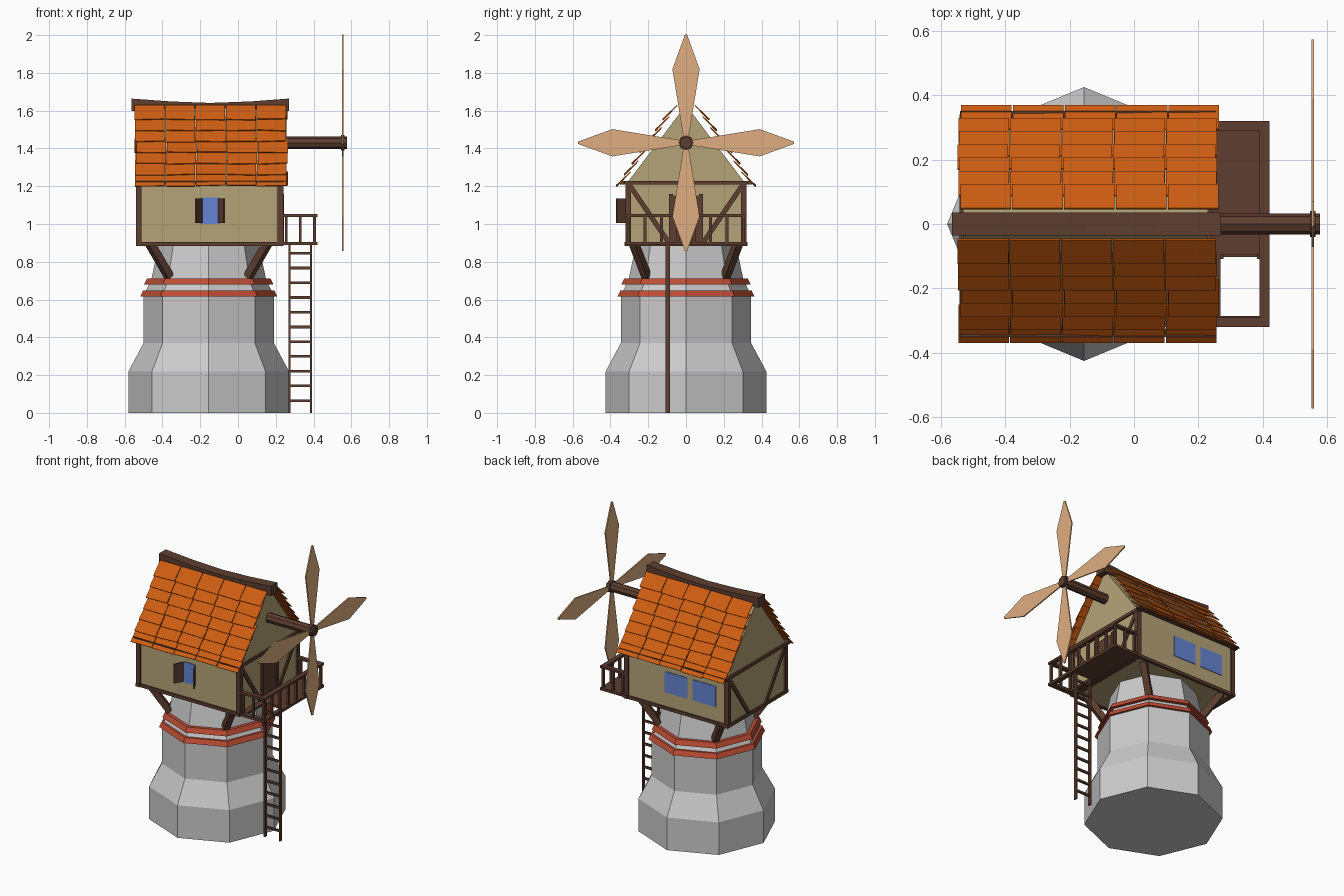
import bpy, bmesh, math, random
from mathutils import Vector, Matrix

if "Cube" in bpy.data.objects:
    bpy.data.objects.remove(bpy.data.objects["Cube"])
random.seed(4)


def material(name, rgb):
    m = bpy.data.materials.new(name)
    m.diffuse_color = (*rgb, 1)
    m.use_nodes = True
    m.node_tree.nodes["Principled BSDF"].inputs["Base Color"].default_value = m.diffuse_color
    return m


WOOD = material("dark_wood", (0.11, 0.048, 0.03))
PLASTER = material("plaster", (0.47, 0.37, 0.19))
TILE = material("roof_tile", (0.62, 0.11, 0.006))
RED = material("red_band", (0.52, 0.075, 0.035))
GLASS = material("glass", (0.13, 0.23, 0.65))
SAIL = material("sail", (0.74, 0.43, 0.22))
CX = -0.155          # tower and house centre line


class Part:
    """Collects primitive shapes into one named object."""
    def __init__(self, name, mat=None):
        self.name, self.mat, self.bm = name, mat, bmesh.new()

    def box(self, lo, hi):
        lo, hi = Vector(lo), Vector(hi)
        m = Matrix.Translation((lo + hi) / 2) @ Matrix.Diagonal((*(hi - lo), 1))
        bmesh.ops.create_cube(self.bm, size=1, matrix=m)

    def beam(self, p, q, w, d=None):
        p, q = Vector(p), Vector(q)
        rot = (q - p).to_track_quat('Z', 'Y').to_matrix().to_4x4()
        m = Matrix.Translation((p + q) / 2) @ rot @ Matrix.Diagonal((w, d or w, (q - p).length, 1))
        bmesh.ops.create_cube(self.bm, size=1, matrix=m)

    def prism(self, pts, offset):
        f = self.bm.faces.new([self.bm.verts.new(p) for p in pts])
        new = bmesh.ops.extrude_face_region(self.bm, geom=[f])["geom"]
        bmesh.ops.translate(self.bm, vec=Vector(offset), verts=[v for v in new if isinstance(v, bmesh.types.BMVert)])

    def lathe(self, profile, n=8, closed=False):
        rings = [[self.bm.verts.new((CX + r * math.cos(i * math.tau / n), r * math.sin(i * math.tau / n), z))
                  for i in range(n)] for r, z in profile]
        pairs = list(zip(rings, rings[1:])) + ([(rings[-1], rings[0])] if closed else [])
        for a, b in pairs:
            for i in range(n):
                j = (i + 1) % n
                self.bm.faces.new((a[i], a[j], b[j], b[i]))
        if not closed:
            self.bm.faces.new(rings[0])
            self.bm.faces.new(rings[-1])

    def done(self):
        bmesh.ops.recalc_face_normals(self.bm, faces=self.bm.faces)
        me = bpy.data.meshes.new(self.name)
        self.bm.to_mesh(me)
        self.bm.free()
        if self.mat:
            me.materials.append(self.mat)
        bpy.context.collection.objects.link(bpy.data.objects.new(self.name, me))


# Octagonal stone tower and its two red bands
p = Part("stone_tower")
p.lathe([(0.425, 0), (0.425, 0.22), (0.345, 0.37), (0.345, 0.62), (0.303, 0.71), (0.265, 0.89)])
p.done()
p = Part("tower_bands", RED)
for r, z in ((0.362, 0.617), (0.342, 0.68)):
    p.lathe([(r, z), (r - 0.015, z + 0.032), (r - 0.05, z + 0.032), (r - 0.05, z)], closed=True)
p.done()

# Corner braces from tower to house
p = Part("support_braces", WOOD)
for sx in (-1, 1):
    for sy in (-1, 1):
        p.beam((CX + sx * 0.31, sy * 0.275, 0.895), (CX + sx * 0.208, sy * 0.208, 0.72), 0.04)
p.done()

# House body with gable
X0, X1 = -0.53, 0.23
p = Part("house_walls", PLASTER)
p.prism([(X0, -0.31, 0.89), (X0, 0.31, 0.89), (X0, 0.31, 1.22), (X0, 0, 1.63), (X0, -0.31, 1.22)], (X1 - X0, 0, 0))
p.done()

# Timber frame: corner posts, sills, gable beams and diagonals
p = Part("timber_frame", WOOD)
for sy in (-1, 1):
    p.box((-0.54, min(sy * 0.30, sy * 0.32), 0.884), (0.24, max(sy * 0.30, sy * 0.32), 0.905))
    p.box((-0.54, min(sy * 0.325, sy * 0.35), 1.21), (0.255, max(sy * 0.325, sy * 0.35), 1.228))
    for x in (-0.525, 0.225):
        p.box((x - 0.015, sy * 0.305 - 0.015, 0.89), (x + 0.015, sy * 0.305 + 0.015, 1.22))
        p.beam((x, sy * 0.295, 1.2), (x, sy * 0.09, 0.9), 0.026)
for x in (-0.525, 0.225):
    p.box((x - 0.017, -0.34, 1.208), (x + 0.017, 0.34, 1.228))
    p.box((x - 0.015, -0.325, 0.884), (x + 0.015, 0.325, 0.905))
p.done()

# Door to the balcony
p = Part("door", WOOD)
p.box((0.22, -0.08, 0.9), (0.237, 0.08, 1.15))
for y in (-0.08, 0.08):
    p.box((0.22, y - 0.01, 0.9), (0.243, y + 0.01, 1.16))
p.done()

# Windows and open shutters
p = Part("windows", GLASS)
p.box((-0.19, -0.314, 1.0), (-0.105, -0.3, 1.14))
for x in (-0.23, -0.44):
    p.box((x, 0.3, 1.0), (x + 0.17, 0.314, 1.14))
p.done()
p = Part("shutters", WOOD)
for s in (-1, 1):
    p.prism([(-0.1475 + s * a, y, 1.005) for a, y in ((0.039, -0.31), (0.047, -0.31), (0.079, -0.365), (0.071, -0.37))],
            (0, 0, 0.13))
p.done()

# Overlapping roof tiles, thin plates in seven rows per side
p = Part("roof_tiles", TILE)
for sy in (-1, 1):
    for row in range(7):
        y, z = 0.37 - row * 0.041, 1.2 + row * 0.0586
        shift = random.uniform(-0.008, 0.004)
        for col in range(5):
            a = -0.54 + shift + col * 0.161
            b = a + 0.157
            j, k = random.uniform(0, 0.008), random.uniform(0, 0.008)
            p.prism([(a, sy * y, z + j), (b, sy * y, z + k),
                     (b, sy * (y - 0.075), z + 0.078), (a, sy * (y - 0.075), z + 0.078)],
                    (0, -sy * 0.004, -0.004))
p.done()

# Sagging ridge beam
p = Part("ridge_beam", WOOD)
low = [(-0.565, 1.597), (-0.36, 1.61), (-0.148, 1.615), (0.07, 1.61), (0.27, 1.597)]
top = [(0.27, 1.664), (0.07, 1.649), (-0.148, 1.641), (-0.36, 1.649), (-0.565, 1.664)]
p.prism([(x, -0.035, z) for x, z in low + top], (0, 0.07, 0))
p.done()

# Balcony deck with ladder opening
p = Part("balcony_deck", WOOD)
p.box((0.24, -0.095, 0.888), (0.42, 0.32, 0.905))
p.box((0.39, -0.32, 0.888), (0.42, -0.095, 0.905))
p.box((0.24, -0.32, 0.888), (0.39, -0.285, 0.905))
p.box((0.24, -0.285, 0.888), (0.268, -0.095, 0.905))
p.done()

# Balcony railing
p = Part("balcony_railing", WOOD)
p.box((0.39, -0.32, 1.038), (0.42, 0.32, 1.053))
for y in (-0.305, 0.305):
    p.box((0.23, y - 0.015, 1.038), (0.39, y + 0.015, 1.053))
    for x in (0.255, 0.33):
        p.box((x - 0.007, y - 0.007, 0.9), (x + 0.007, y + 0.007, 1.04))
for i in range(8):
    y = -0.305 + i * 0.61 / 7
    p.box((0.397, y - 0.008, 0.9), (0.413, y + 0.008, 1.04))
p.done()

# Ladder
p = Part("ladder", WOOD)
for x in (0.273, 0.386):
    p.box((x - 0.005, -0.108, 0), (x + 0.005, -0.086, 0.9))
for i in range(11):
    z = 0.065 + i * 0.078
    p.box((0.273, -0.103, z - 0.007), (0.386, -0.091, z + 0.007))
p.done()

# Sail axle and hub
HZ = 1.43
p = Part("sail_axle", WOOD)
for x0, x1, r in ((0.15, 0.578, 0.033), (0.546, 0.564, 0.04)):
    m = Matrix.Translation(((x0 + x1) / 2, 0, HZ)) @ Matrix.Rotation(math.pi / 2, 4, 'Y')
    bmesh.ops.create_cone(p.bm, cap_ends=True, segments=8, radius1=r, radius2=r, depth=x1 - x0, matrix=m)
p.done()

# Four kite-shaped sails
p = Part("sails", SAIL)
kite = [(-0.012, 0.02), (-0.072, 0.39), (-0.006, 0.572), (0.006, 0.572), (0.072, 0.39), (0.012, 0.02)]
for i in range(4):
    rot = Matrix.Rotation(i * math.pi / 2, 3, 'X')
    p.prism([rot @ Vector((0, u, v)) + Vector((0.551, 0, HZ)) for u, v in kite], (0.008, 0, 0))
p.done()
